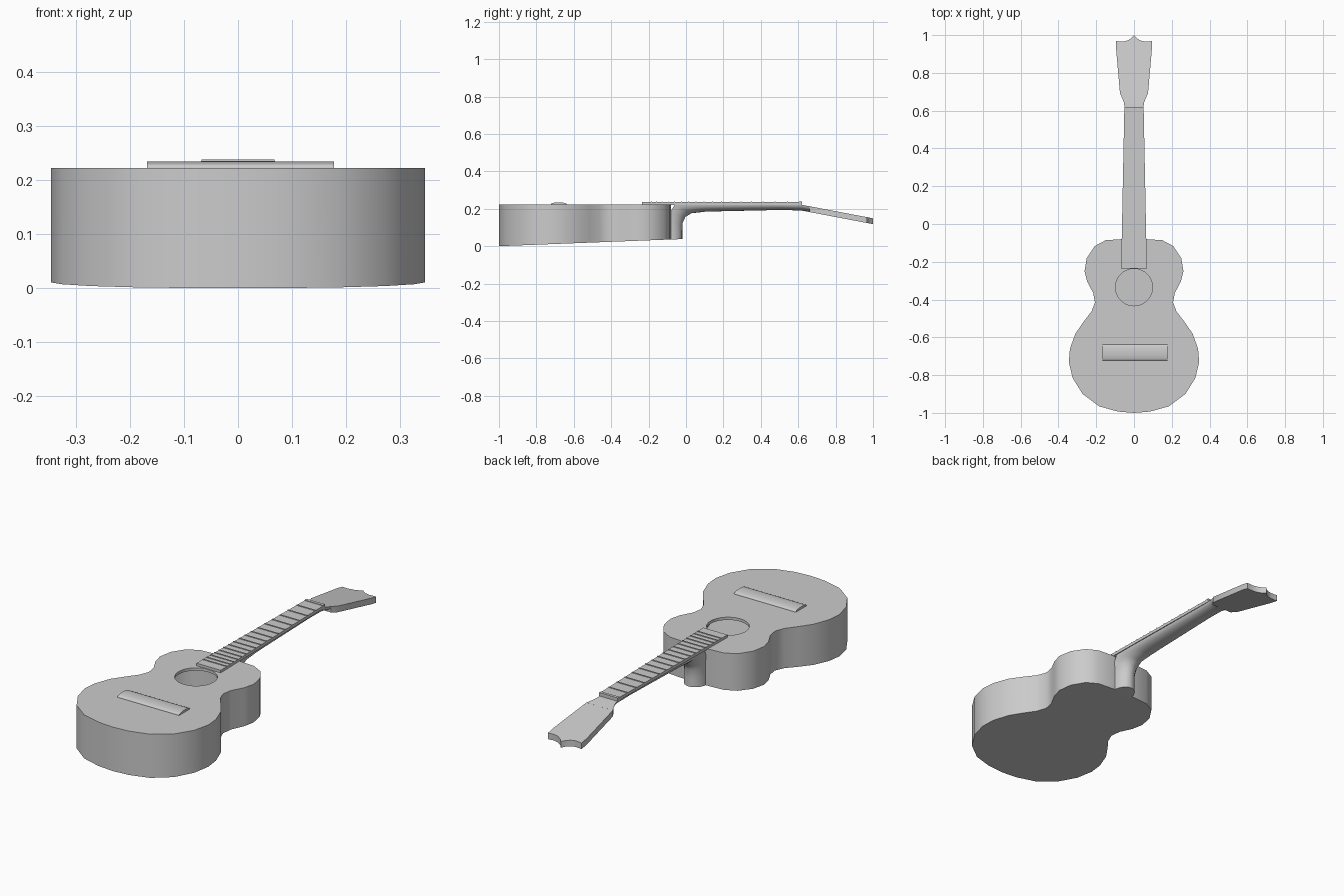
import bpy, bmesh, math

if "Cube" in bpy.data.objects:
    bpy.data.objects.remove(bpy.data.objects["Cube"])

TOP = 0.222  # height of the soundboard


def make(name, verts, faces, smooth=True):
    bm = bmesh.new()
    vs = [bm.verts.new(v) for v in verts]
    for f in faces:
        bm.faces.new([vs[i] for i in f])
    bmesh.ops.recalc_face_normals(bm, faces=bm.faces)
    me = bpy.data.meshes.new(name)
    bm.to_mesh(me)
    bm.free()
    ob = bpy.data.objects.new(name, me)
    bpy.context.collection.objects.link(ob)
    if smooth:
        shade(ob)
    return ob


def activate(ob):
    bpy.ops.object.select_all(action='DESELECT')
    ob.select_set(True)
    bpy.context.view_layer.objects.active = ob


def shade(ob):
    activate(ob)
    bpy.ops.object.shade_smooth_by_angle(angle=math.radians(35))


def loft(name, rings, smooth=True):
    """Closed rings of equal length joined in order, capped at both ends."""
    n = len(rings[0])
    verts = [v for r in rings for v in r]
    faces = [list(range(n)), list(range(len(verts) - n, len(verts)))]
    for k in range(len(rings) - 1):
        for i in range(n):
            j = (i + 1) % n
            faces.append([k * n + i, k * n + j, (k + 1) * n + j, (k + 1) * n + i])
    return make(name, verts, faces, smooth)


def mirrored(half):
    """Half outline, from centre to centre, completed across x = 0."""
    return half + [(-x, y) for x, y in reversed(half) if x > 0]


def cut(ob, cutter):
    m = ob.modifiers.new("cut", 'BOOLEAN')
    m.operation, m.solver, m.object = 'DIFFERENCE', 'EXACT', cutter
    activate(ob)
    bpy.ops.object.modifier_apply(modifier=m.name)
    bpy.data.objects.remove(cutter)


# Body: waisted outline with a back that tapers toward the neck
outline = mirrored([
    (0, -1.0), (0.085, -0.993), (0.185, -0.965), (0.272, -0.90), (0.325, -0.815),
    (0.345, -0.73), (0.339, -0.66), (0.31, -0.58), (0.265, -0.515), (0.225, -0.463),
    (0.207, -0.415), (0.216, -0.365), (0.248, -0.305), (0.262, -0.25), (0.25, -0.18),
    (0.208, -0.117), (0.15, -0.086), (0.06, -0.08), (0, -0.08)])


def body_shell(name, s, floor, top):
    pts = [(x * s, -0.54 + (y + 0.54) * s) for x, y in outline]
    return loft(name, [[(x, y, floor + 0.039 * (y + 1)) for x, y in pts],
                       [(x, y, top) for x, y in pts]], False)


body = body_shell("body", 1, 0, TOP)
cut(body, body_shell("cavity_cutter", 0.95, 0.013, TOP - 0.014))

# Sound hole
hole = [(0.098 * math.cos(a), -0.335 + 0.098 * math.sin(a))
        for a in (i * math.tau / 40 for i in range(40))]
cut(body, loft("hole_cutter", [[(x, y, 0.15) for x, y in hole],
                               [(x, y, 0.3) for x, y in hole]], False))
shade(body)

# Neck and heel: half-ellipse sections (half width, base y z, tip y z)
sections = [
    (0.055, -0.09, 0.035, -0.02, 0.038), (0.053, -0.09, 0.08, -0.02, 0.08),
    (0.053, -0.09, 0.13, -0.018, 0.125), (0.056, -0.085, 0.18, -0.003, 0.157),
    (0.060, -0.06, TOP, 0.03, 0.176), (0.059, 0.05, TOP, 0.10, 0.184),
    (0.057, 0.13, TOP, 0.16, 0.186), (0.050, 0.50, TOP, 0.52, 0.194),
    (0.049, 0.615, TOP, 0.62, 0.190), (0.054, 0.645, 0.216, 0.65, 0.185),
    (0.073, 0.69, 0.208, 0.69, 0.178)]
rings = []
for w, by, bz, ty, tz in sections:
    ring = []
    for i in range(13):
        a = math.pi * i / 12
        s = math.sin(a)
        ring.append((w * math.cos(a), by + (ty - by) * s, bz + (tz - bz) * s))
    rings.append(ring)
loft("neck", rings)

# Headstock: tilted slab with a pointed crest
head = mirrored([(0, 0.66), (0.058, 0.66), (0.074, 0.69), (0.089, 0.86), (0.095, 0.93),
                 (0.094, 0.968), (0.06, 0.965), (0.035, 0.971), (0.015, 0.983), (0, 1.0)])
head_z = lambda y: TOP - 0.19 * (y - 0.615)
loft("headstock", [[(x, y, head_z(y) - 0.031) for x, y in head],
                   [(x, y, head_z(y)) for x, y in head]])


# Fretboard
def board_half(y):
    return 0.068 - 0.017 * (y + 0.235) / 0.855


def strip(name, y0, y1, z0, z1):
    return loft(name, [[(-board_half(y), y, z0), (board_half(y), y, z0),
                        (board_half(y), y, z1), (-board_half(y), y, z1)]
                       for y in (y0, y1)], False)


strip("fretboard", -0.235, 0.605, TOP - 0.002, 0.235)
strip("nut", 0.605, 0.62, TOP - 0.002, 0.238)

# Frets, spaced by the usual twelfth-root rule
for n in range(1, 18):
    y = 0.615 - 1.28 * (1 - 2 ** (-n / 12))
    strip("fret_%02d" % n, y - 0.0025, y + 0.0025, 0.234, 0.238)

# Bridge: low domed bar
dome = [(-0.68 + 0.043 * math.cos(a), TOP + 0.002 + 0.01 * math.sin(a))
        for a in (math.pi * i / 10 for i in range(11))]
dome = [(-0.637, TOP - 0.002)] + dome + [(-0.723, TOP - 0.002)]
loft("bridge", [[(x, y, z) for y, z in dome] for x in (-0.168, 0.177)])
